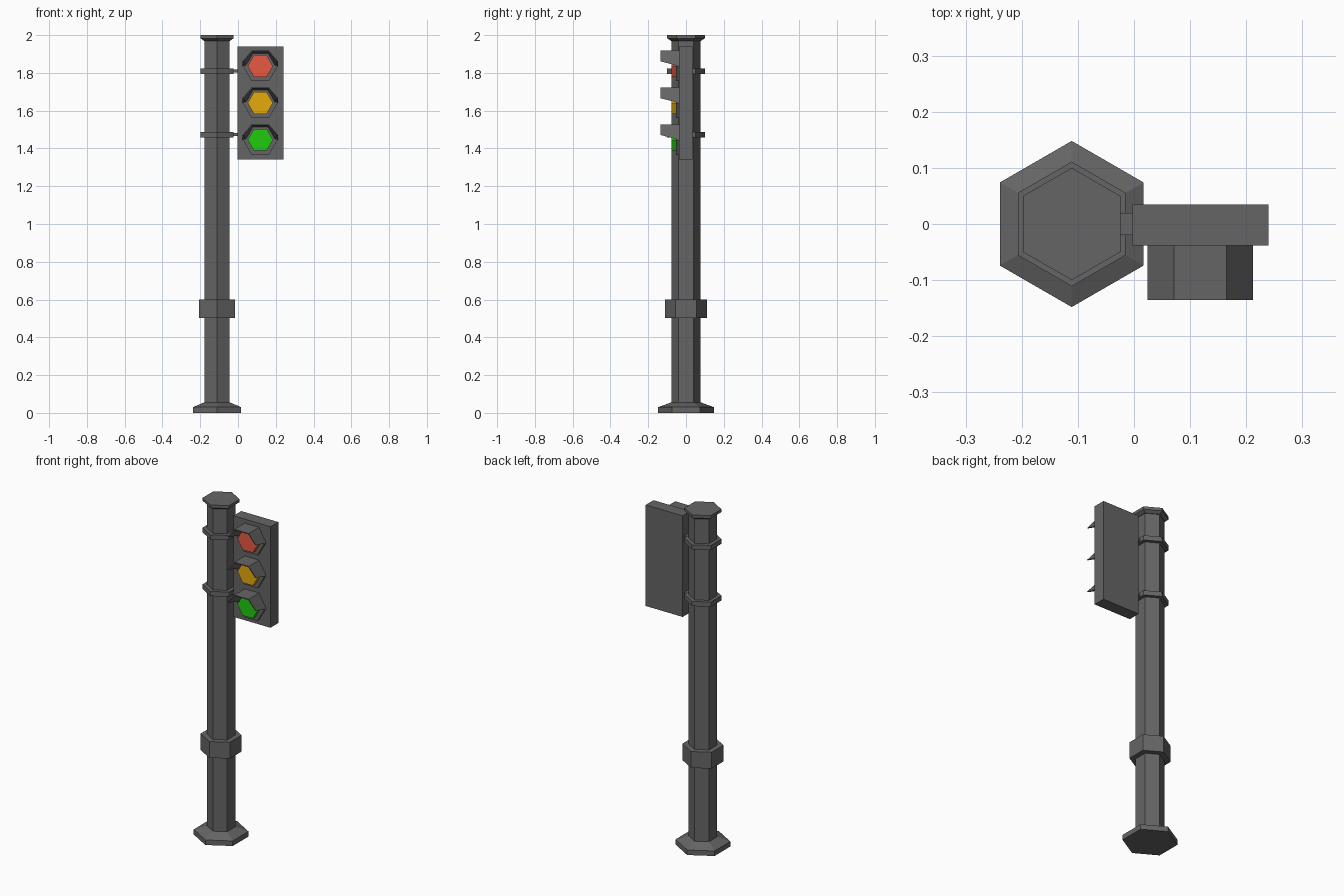
import bpy, bmesh
from math import sin, cos, pi

if "Cube" in bpy.data.objects:
    bpy.data.objects.remove(bpy.data.objects["Cube"])

POLE_X = -0.111
HEAD_X = 0.118
FACE_Y = -0.038
DARK_GREY = (0.13, 0.13, 0.13)


def finish(name, verts, faces, color=DARK_GREY):
    mesh = bpy.data.meshes.new(name)
    mesh.from_pydata(verts, [], faces)
    bm = bmesh.new()
    bm.from_mesh(mesh)
    bmesh.ops.recalc_face_normals(bm, faces=bm.faces)
    bm.to_mesh(mesh)
    bm.free()
    ob = bpy.data.objects.new(name, mesh)
    bpy.context.collection.objects.link(ob)
    mat_name = "dark_grey" if color == DARK_GREY else name + "_color"
    mat = bpy.data.materials.get(mat_name) or bpy.data.materials.new(mat_name)
    mat.diffuse_color = (*color, 1)
    mat.use_nodes = True
    mat.node_tree.nodes["Principled BSDF"].inputs["Base Color"].default_value = mat.diffuse_color
    mesh.materials.append(mat)
    return ob


def pole_part(name, profile):
    """Stack of hexagons (radius, z) around the pole axis, capped at both ends."""
    verts = [(POLE_X + r * cos(pi / 6 + k * pi / 3), r * sin(pi / 6 + k * pi / 3), z)
             for r, z in profile for k in range(6)]
    faces = [(i * 6 + k, i * 6 + (k + 1) % 6, i * 6 + 6 + (k + 1) % 6, i * 6 + 6 + k)
             for i in range(len(profile) - 1) for k in range(6)]
    n = len(verts)
    faces += [tuple(range(6)), tuple(range(n - 6, n))]
    return finish(name, verts, faces)


def box(name, lo, hi):
    verts = [(x, y, z) for x in (lo[0], hi[0]) for y in (lo[1], hi[1]) for z in (lo[2], hi[2])]
    faces = [(0, 1, 3, 2), (4, 6, 7, 5), (0, 4, 5, 1), (2, 3, 7, 6), (0, 2, 6, 4), (1, 5, 7, 3)]
    return finish(name, verts, faces)


def hexagon(r, y, zc):
    return [(HEAD_X + r * cos(k * pi / 3), y, zc + r * sin(k * pi / 3)) for k in range(6)]


def rim(name, zc):
    """Raised hexagonal ring around a lens."""
    y = FACE_Y - 0.014
    verts = (hexagon(0.092, FACE_Y, zc) + hexagon(0.092, y, zc)
             + hexagon(0.067, y, zc) + hexagon(0.067, FACE_Y, zc))
    faces = [(a * 6 + k, a * 6 + (k + 1) % 6, b * 6 + (k + 1) % 6, b * 6 + k)
             for a, b in ((0, 1), (1, 2), (2, 3), (3, 0)) for k in range(6)]
    finish(name, verts, faces)


def lens(name, zc, color):
    verts = hexagon(0.067, FACE_Y, zc) + hexagon(0.067, -0.078, zc)
    faces = [(k, (k + 1) % 6, 6 + (k + 1) % 6, 6 + k) for k in range(6)]
    faces += [tuple(range(6)), tuple(range(6, 12))]
    finish(name, verts, faces, color)


def visor(name, zc):
    """Upper half of a hexagonal tube, lower edge rising towards the front."""
    def arc(r, y, lift):
        pts = hexagon(r, y, zc)[:4]
        return [(x, y, z + (lift if k in (0, 3) else 0)) for k, (x, y, z) in enumerate(pts)]
    verts = (arc(0.094, FACE_Y, 0) + arc(0.094, -0.135, 0.025)
             + arc(0.088, -0.135, 0.025) + arc(0.076, FACE_Y, 0))
    faces = [(a * 4 + k, a * 4 + k + 1, b * 4 + k + 1, b * 4 + k)
             for a, b in ((0, 1), (1, 2), (2, 3), (3, 0)) for k in range(3)]
    faces += [(0, 4, 8, 12), (3, 7, 11, 15)]
    finish(name, verts, faces)


# Pole with foot, collar and cap
pole_part("pole", [(0.077, 0.02), (0.077, 1.99)])
pole_part("foot", [(0.148, 0), (0.148, 0.03), (0.08, 0.055)])
pole_part("collar", [(0.111, 0.503), (0.111, 0.6)])
pole_part("cap", [(0.08, 1.97), (0.1, 1.983), (0.1, 2.0)])

# Clamp rings and arms holding the signal head
for label, z in (("lower", 1.473), ("upper", 1.809)):
    pole_part(label + "_clamp", [(0.1, z - 0.014), (0.1, z + 0.014)])
    box(label + "_arm", (-0.05, -0.02, z - 0.008), (0.0, 0.02, z + 0.008))

# Signal head
box("signal_housing", (-0.003, FACE_Y, 1.341), (0.24, 0.035, 1.941))
for label, z, color in (("red", 1.836, (0.8, 0.1, 0.06)),
                        ("amber", 1.641, (0.78, 0.4, 0.004)),
                        ("green", 1.446, (0.015, 0.6, 0.005))):
    rim(label + "_rim", z)
    lens(label + "_lens", z, color)
    visor(label + "_visor", z)
